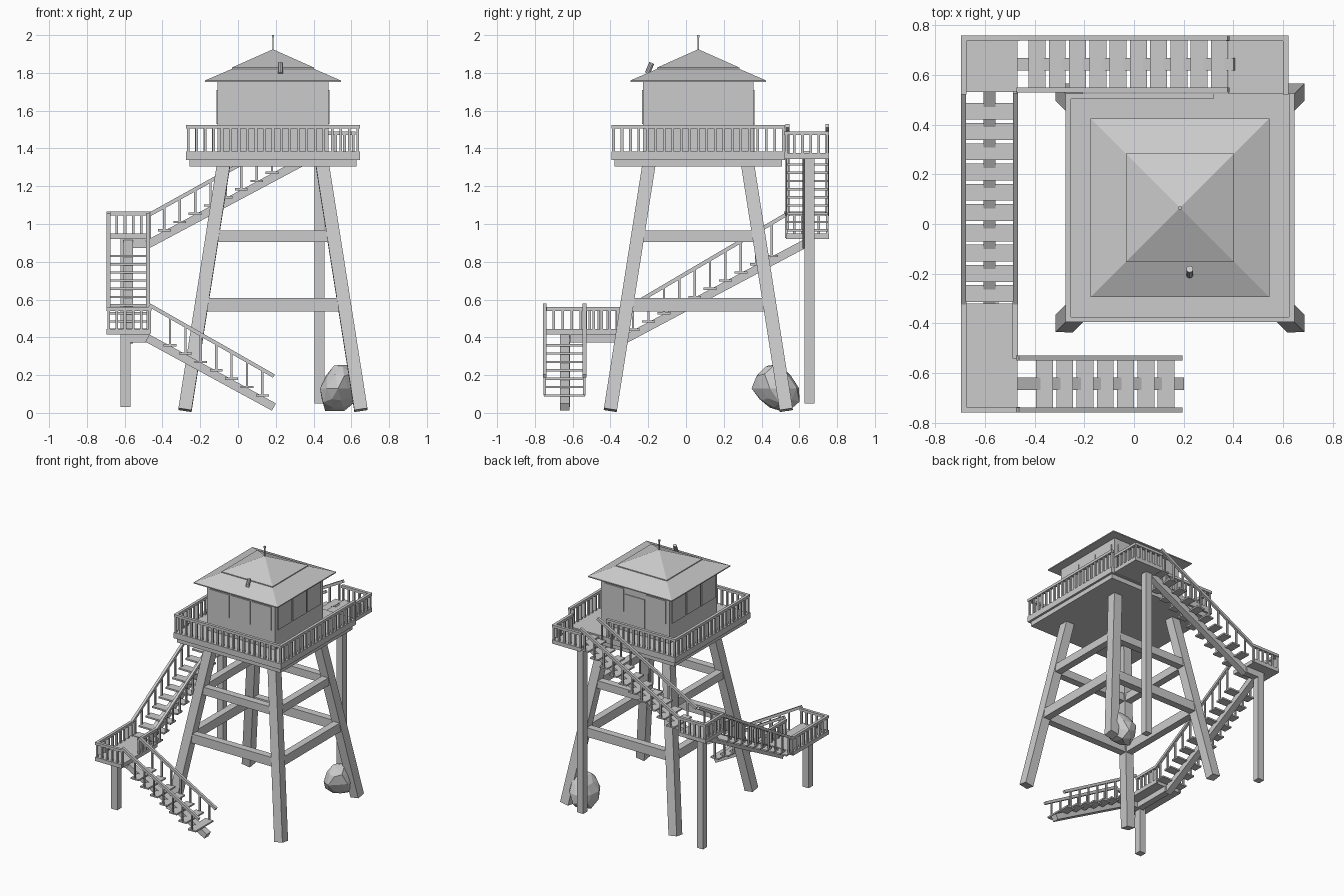
import bpy, bmesh, math, random
from mathutils import Vector, Matrix

if "Cube" in bpy.data.objects:
    bpy.data.objects.remove(bpy.data.objects["Cube"])

grey = bpy.data.materials.new("plain_grey")
grey.use_nodes = True
grey.diffuse_color = (0.6, 0.6, 0.6, 1)
grey.node_tree.nodes["Principled BSDF"].inputs["Base Color"].default_value = grey.diffuse_color

CX, CY = 0.185, 0.065          # tower axis
DECK, HALF = 1.385, 0.46       # deck height and half width


def finish(name, bm):
    bmesh.ops.recalc_face_normals(bm, faces=bm.faces)
    mesh = bpy.data.meshes.new(name)
    bm.to_mesh(mesh)
    bm.free()
    mesh.materials.append(grey)
    ob = bpy.data.objects.new(name, mesh)
    bpy.context.collection.objects.link(ob)
    return ob


def box(bm, lo, hi):
    lo, hi = Vector(lo), Vector(hi)
    bmesh.ops.create_cube(bm, size=1, matrix=Matrix.Translation((lo + hi) / 2)
                          @ Matrix.Diagonal((*(hi - lo), 1)))


def beam(bm, a, b, w, h, side=None):
    """Bar from a to b; w is measured along the side direction, h across it."""
    a, b = Vector(a), Vector(b)
    d = (b - a).normalized()
    s = Vector(side) if side else d.cross(Vector((0, 0, 1)))
    s = (s - d * s.dot(d)).normalized()
    u = d.cross(s)
    m = Matrix((s * w, u * h, d * (b - a).length)).transposed().to_4x4()
    bmesh.ops.create_cube(bm, size=1, matrix=Matrix.Translation((a + b) / 2) @ m)


def post(bm, x, y, z0, z1, w):
    box(bm, (x - w / 2, y - w / 2, z0), (x + w / 2, y + w / 2, z1))


def railing(bm, points, z, step, height=0.14):
    """Level handrail with balusters along a path of xy points."""
    for p, q in zip(points, points[1:]):
        p, q = Vector(p), Vector(q)
        n = max(1, round((q - p).length / step))
        e = (q - p).normalized() * 0.01
        beam(bm, (*(p - e), z + height - 0.01), (*(q + e), z + height - 0.01), 0.022, 0.02)
        for i in range(n + 1):
            post(bm, *p.lerp(q, i / n), z, z + height - 0.01, 0.014)


# Splayed tower legs and the two rings of braces
legs, braces = bmesh.new(), bmesh.new()
corners = [(-1, -1), (1, -1), (1, 1), (-1, 1)]


def leg_point(c, z):
    r = 0.468 - (0.468 - 0.262) * z / 1.31
    return Vector((CX + c[0] * r, CY + c[1] * r, z))


for i, c in enumerate(corners):
    beam(legs, leg_point(c, 0.015), leg_point(c, 1.32), 0.07, 0.07, (1, 0, 0))
    for z, h in ((0.573, 0.07), (0.935, 0.06)):
        beam(braces, leg_point(c, z), leg_point(corners[(i + 1) % 4], z), 0.055, h)
finish("tower_legs", legs)
finish("cross_braces", braces)

# Deck slab on a slightly smaller frame
bm = bmesh.new()
for r, z0, z1 in ((HALF, 1.34, DECK), (0.443, 1.305, 1.34)):
    box(bm, (CX - r, CY - r, z0), (CX + r, CY + r, z1))
finish("deck", bm)

# Deck railing, open where the upper landing joins
bm = bmesh.new()
r = HALF - 0.011
railing(bm, [(0.31, CY + r), (CX - r, CY + r), (CX - r, CY - r), (CX + r, CY - r),
             (CX + r, CY + r)], DECK, 0.045)
finish("deck_railing", bm)

# Cabin with thin window plates and a back door
bm = bmesh.new()
W = 0.293
box(bm, (CX - W, CY - W, DECK), (CX + W, CY + W, 1.76))
finish("cabin", bm)
bm = bmesh.new()
for k in range(4):
    turn = Matrix.Translation((CX, CY, 0)) @ Matrix.Rotation(k * math.pi / 2, 4, "Z")
    for x in (-0.18, 0, 0.18):
        door = k == 2 and x == 0
        z0, z1 = (DECK, 1.67) if door else (1.53, 1.71)
        bmesh.ops.create_cube(bm, size=1, matrix=turn
                              @ Matrix.Translation((x, -W - 0.002, (z0 + z1) / 2))
                              @ Matrix.Diagonal((0.165, 0.007, z1 - z0, 1)))
finish("windows_and_door", bm)


# Two-tier pyramid roof, each tier with a thin rim
def pyramid(bm, half, z, top):
    box(bm, (CX - half, CY - half, z - 0.008), (CX + half, CY + half, z))
    bmesh.ops.create_cone(bm, segments=4, radius1=half * math.sqrt(2), radius2=0, depth=top - z,
                          matrix=Matrix.Translation((CX, CY, (top + z) / 2))
                          @ Matrix.Rotation(math.pi / 4, 4, "Z"), cap_ends=True)


bm = bmesh.new()
pyramid(bm, 0.359, 1.76, 1.915)
pyramid(bm, 0.218, 1.828, 1.925)
finish("roof", bm)

# Roof mast and leaning flue
bm = bmesh.new()
for size, z0, z1 in ((0.007, 1.9, 1.99), (0.012, 1.988, 2.0)):
    post(bm, CX, CY, z0, z1, size)
finish("roof_mast", bm)
bm = bmesh.new()
bmesh.ops.create_cone(bm, segments=10, radius1=0.014, radius2=0.014, depth=0.06, cap_ends=True,
                      matrix=Matrix.Translation((0.224, -0.193, 1.825))
                      @ Matrix.Rotation(-0.4, 4, "X"))
finish("roof_flue", bm)

# Stair landings, their carrier beams, posts and railings
L, R = -0.696, -0.468          # left walkway edges
B0, B1 = 0.53, 0.758           # back walkway edges
F0, F1 = -0.758, -0.53         # front walkway edges
landings = {
    "upper": ((0.38, B0 - 0.01), (0.62, B1), 1.345, (0.432, 0.653), 0.05,
              [(0.38, B1 - 0.011), (0.61, B1 - 0.011), (0.61, B0)]),
    "middle": ((L, B0), (R, B1), 0.92, (-0.595, 0.653), 0.05,
               [(R, B1 - 0.011), (L + 0.011, B1 - 0.011), (L + 0.011, B0)]),
    "lower": ((L, F0), (R, -0.32), 0.415, (-0.595, -0.64), 0.03,
              [(R, F0 + 0.011), (L + 0.011, F0 + 0.011), (L + 0.011, -0.32)]),
}
for name, (lo, hi, z, foot, base, path) in landings.items():
    bm = bmesh.new()
    box(bm, (*lo, z), (*hi, z + 0.03))
    post(bm, *foot, base, z, 0.052)
    finish(name + "_landing", bm)
    bm = bmesh.new()
    railing(bm, path, z + 0.005, 0.045)
    if name == "lower":
        railing(bm, [(R - 0.01, F1), (R - 0.01, -0.32)], z + 0.005, 0.045)
    finish(name + "_landing_railing", bm)

bm = bmesh.new()
box(bm, (-0.61, 0.628, 0.872), (R, 0.678, 0.92))
box(bm, (-0.61, -0.66, 0.373), (R, -0.61, 0.415))
box(bm, (-0.595, -0.66, 0.373), (-0.545, -0.31, 0.415))
finish("landing_beams", bm)


# Stair flights: centre stringer, open treads, posts and sloping handrails
def flight(name, a, b, rail_a, rail_b, first, count, offsets):
    """a and b: ends of the stringer's upper edge; first: distance from a to the first tread."""
    a, b, ra, rb = map(Vector, (a, b, rail_a, rail_b))
    flat = Vector((b.x - a.x, b.y - a.y, 0))
    run, d = flat.length, flat.normalized()
    side = Vector((-d.y, d.x, 0))
    stringer, treads, rails = bmesh.new(), bmesh.new(), bmesh.new()
    drop = Vector((0, 0, 0.024))
    beam(stringer, a - drop, b - drop, 0.05, 0.044)
    for o in offsets:
        beam(rails, ra + side * o, rb + side * o, 0.02, 0.02)
    for i in range(count):
        c = a.lerp(b, (first + i * 0.0815) / run) + Vector((0, 0, 0.004))
        e = d * 0.034 + side * 0.108
        e = Vector((abs(e.x), abs(e.y), 0.006))
        box(treads, c - e, c + e)
        t = (c - ra).dot(d) / (rb - ra).dot(d)
        for o in offsets:
            p = c + side * o
            post(rails, p.x, p.y, c.z, ra.z + (rb.z - ra.z) * t, 0.012)
    finish(name + "_stringer", stringer)
    finish(name + "_treads", treads)
    finish(name + "_handrails", rails)


yb, xl, yf = 0.643, -0.581, -0.643
both = (-0.105, 0.105)
flight("upper_flight", (-0.48, yb, 0.915), (0.41, yb, 1.39), (R, yb, 1.05), (0.38, yb, 1.52),
       0.09, 10, both)
flight("middle_flight", (xl, -0.33, 0.41), (xl, 0.63, 0.92), (xl, -0.32, 0.55),
       (xl, B0, 1.05), 0.05, 10, both)
flight("lower_flight", (-0.48, yf, 0.42), (0.19, yf, 0.055), (R, yf, 0.57), (0.19, yf, 0.195),
       0.12, 7, both)

# Boulder by the back leg
random.seed(4)
bm = bmesh.new()
bmesh.ops.create_icosphere(bm, subdivisions=2, radius=1)
for v in bm.verts:
    k = random.uniform(0.82, 1.05)
    taper = 1 - 0.3 * max(0, v.co.z)
    v.co = Vector((0.53 + v.co.x * 0.105 * k * taper + v.co.z * 0.015,
                   0.485 + v.co.y * 0.135 * k * taper - v.co.z * 0.02,
                   max(0.01, 0.13 + v.co.z * 0.14 * k)))
finish("boulder", bm)
